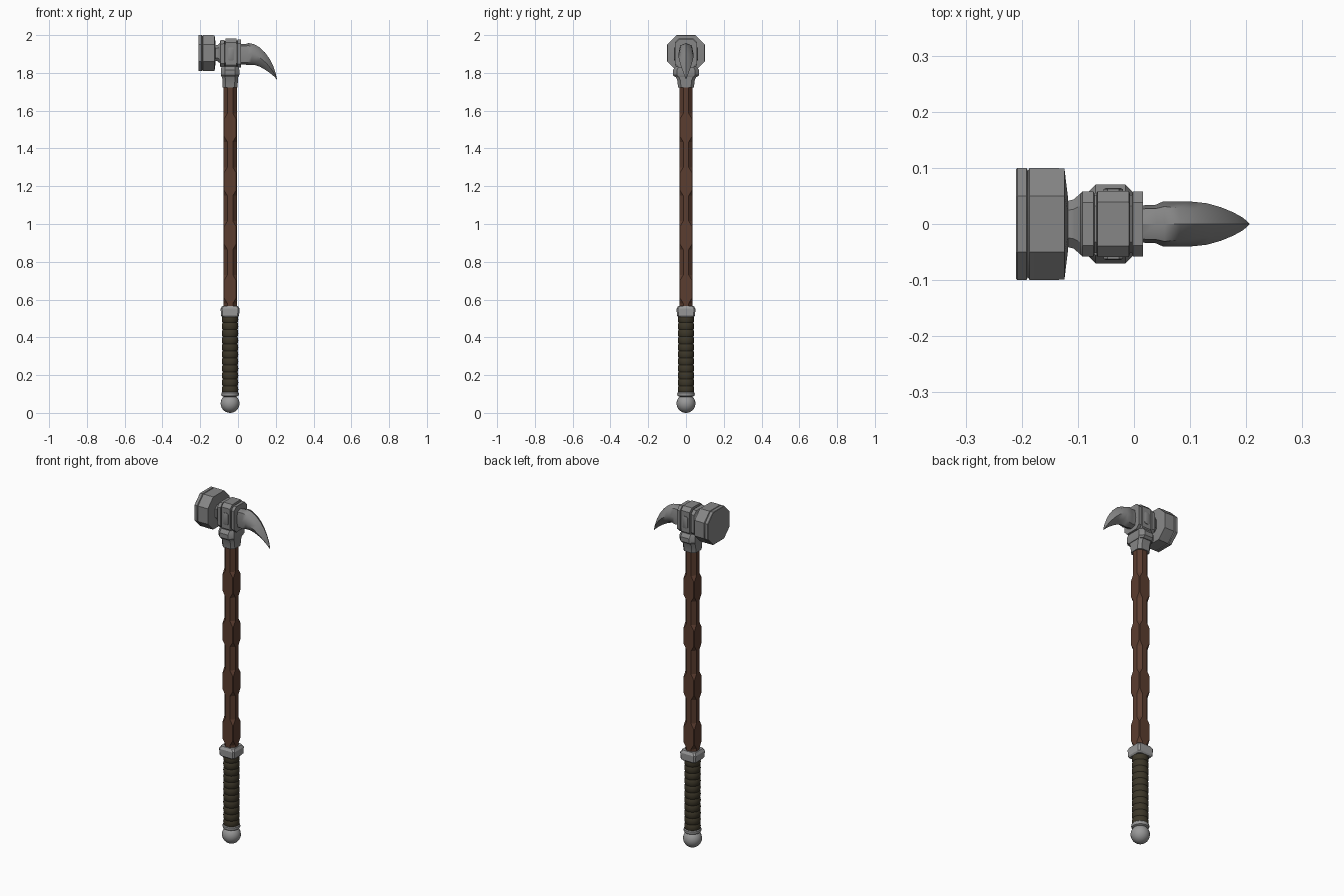
import bpy, math
from mathutils import Vector

if "Cube" in bpy.data.objects:
    bpy.data.objects.remove(bpy.data.objects["Cube"])

CX = -0.042      # shaft axis
HZ = 1.905       # head axis height


def mat(name, rgb):
    m = bpy.data.materials.new(name)
    m.diffuse_color = (*rgb, 1)
    m.use_nodes = True
    m.node_tree.nodes["Principled BSDF"].inputs["Base Color"].default_value = m.diffuse_color
    return m


STEEL = mat("steel", (0.24, 0.24, 0.24))
PALE = mat("pale steel", (0.32, 0.32, 0.32))
WOOD = mat("brown wood", (0.105, 0.047, 0.029))
LEATHER = mat("dark leather", (0.046, 0.038, 0.022))


def loft(name, rings, material, angle=30):
    """Skin a list of equal-length point rings and cap both ends."""
    n = len(rings[0])
    verts = [p for r in rings for p in r]
    faces = [(i * n + j, i * n + (j + 1) % n, (i + 1) * n + (j + 1) % n, (i + 1) * n + j)
             for i in range(len(rings) - 1) for j in range(n)]
    faces += [tuple(range(n))[::-1], tuple(range(len(verts) - n, len(verts)))]
    me = bpy.data.meshes.new(name)
    me.from_pydata(verts, [], faces)
    me.materials.append(material)
    ob = bpy.data.objects.new(name, me)
    bpy.context.collection.objects.link(ob)
    bpy.context.view_layer.objects.active = ob
    ob.select_set(True)
    bpy.ops.object.mode_set(mode='EDIT')
    bpy.ops.mesh.select_all(action='SELECT')
    bpy.ops.mesh.normals_make_consistent(inside=False)
    bpy.ops.object.mode_set(mode='OBJECT')
    me.shade_smooth()
    me.set_sharp_from_angle(angle=math.radians(angle))
    ob.select_set(False)
    return ob


def oct_pts(a, b, c):
    """Chamfered rectangle, half sizes a and b, chamfer c."""
    return [(a, -b + c), (a, b - c), (a - c, b), (-a + c, b),
            (-a, b - c), (-a, -b + c), (-a + c, -b), (a - c, -b)]


def ring_z(z, a, b, c):
    return [(CX + u, v, z) for u, v in oct_pts(a, b, c)]


def ring_x(x, b, h, c, zc=HZ):
    return [(x, u, zc + v) for u, v in oct_pts(b, h, c)]


def lathe(name, profile, material, n=24):
    rings = [[(CX + r * math.cos(2 * math.pi * i / n), r * math.sin(2 * math.pi * i / n), z)
              for i in range(n)] for r, z in profile]
    return loft(name, rings, material)


# pommel ball and its ring
R = 0.05
lathe("pommel", [(max(R * math.sin(math.pi * i / 14), 0.0005), R - R * math.cos(math.pi * i / 14))
                 for i in range(15)], PALE)
lathe("pommel_ring", [(0.034, 0.085), (0.044, 0.09), (0.047, 0.098), (0.046, 0.106), (0.04, 0.112)], PALE)

# ribbed leather grip
prof = []
RIBS, Z0, Z1 = 11, 0.105, 0.515
for k in range(RIBS):
    for f, r in ((0.0, 0.0395), (0.2, 0.0425), (0.5, 0.0435), (0.8, 0.0425)):
        prof.append((r, Z0 + (Z1 - Z0) * (k + f) / RIBS))
prof.append((0.0395, Z1))
lathe("grip", prof, LEATHER)

# square ferrule above the grip
loft("ferrule", [ring_z(0.508, 0.042, 0.042, 0.01), ring_z(0.516, 0.048, 0.048, 0.008),
                 ring_z(0.552, 0.05, 0.05, 0.008), ring_z(0.567, 0.042, 0.042, 0.01)], PALE)

# shaft: square stock with the corners cut away between four knuckles
S, CUT, FULL = 0.0355, 0.021, 0.003
rings = [ring_z(0.55, S, S, CUT)]
for k in range(4):
    z = 0.58 + 0.285 * k
    for dz, c in ((0, CUT), (0.03, FULL), (0.12, FULL), (0.15, CUT)):
        rings.append(ring_z(z + dz, S, S, c))
rings.append(ring_z(1.74, S, S, CUT))
loft("shaft", rings, WOOD, 20)

# socket and collar under the head
loft("socket", [ring_z(1.722, 0.040, 0.042, 0.016), ring_z(1.76, 0.041, 0.046, 0.016),
                ring_z(1.785, 0.042, 0.056, 0.016)], STEEL)
loft("collar", [ring_z(1.778, 0.045, 0.058, 0.018), ring_z(1.79, 0.049, 0.07, 0.022),
                ring_z(1.815, 0.049, 0.07, 0.022), ring_z(1.835, 0.045, 0.055, 0.018)], STEEL)

# head block, with two narrow grooves
block = [(-0.096, 0.052, 0.064), (-0.092, 0.058, 0.071), (-0.072, 0.058, 0.073), (-0.070, 0.052, 0.067),
         (-0.067, 0.052, 0.067), (-0.065, 0.059, 0.08), (-0.009, 0.059, 0.08), (-0.007, 0.052, 0.07),
         (-0.004, 0.052, 0.07), (-0.002, 0.058, 0.074), (0.016, 0.058, 0.074)]
loft("head_block", [ring_x(x, b, h, 0.02, 1.902) for x, b, h in block], STEEL)

# small side plates on the block
for side, name in ((-1, "front_plate"), (1, "back_plate")):
    rings = []
    for y, a, h in ((0.055, 0.017, 0.034), (0.062, 0.017, 0.034), (0.064, 0.013, 0.03)):
        rings.append([(-0.037 + u, side * y, 1.9 + v) for u, v in oct_pts(a, h, 0.007)])
    loft(name, rings, STEEL)

# neck between block and striking face
loft("neck", [ring_x(x, r, r, 0.4 * r) for x, r in
              ((-0.135, 0.045), (-0.118, 0.041), (-0.107, 0.044), (-0.094, 0.056))], STEEL)

# octagonal striking face with a groove behind the front rim
face = [(-0.21, 0.098), (-0.208, 0.1), (-0.192, 0.1), (-0.189, 0.095), (-0.186, 0.1),
        (-0.15, 0.1), (-0.124, 0.099), (-0.118, 0.05)]
loft("striking_face", [ring_x(x, r, r * 0.95, r * 0.5) for x, r in face], STEEL)

# curved beak: upper point, lower point, half width, fullness of the section
beak = [((0.005, 1.952), (0.005, 1.845), 0.033, 1.15), ((0.04, 1.952), (0.036, 1.845), 0.034, 1.15),
        ((0.055, 1.958), (0.048, 1.841), 0.040, 1.1), ((0.082, 1.953), (0.068, 1.842), 0.040, 1.0),
        ((0.112, 1.937), (0.09, 1.841), 0.040, 0.93), ((0.142, 1.909), (0.117, 1.832), 0.037, 0.86),
        ((0.167, 1.875), (0.142, 1.818), 0.030, 0.8), ((0.186, 1.838), (0.167, 1.801), 0.021, 0.76),
        ((0.199, 1.80), (0.19, 1.782), 0.011, 0.74), ((0.2065, 1.766), (0.205, 1.766), 0.001, 0.72)]
rings = []
for (ux, uz), (lx, lz), w, k in beak:
    mid = Vector(((ux + lx) / 2, 0, (uz + lz) / 2))
    up = Vector((ux, 0, uz)) - mid
    ring = []
    for i in range(8):
        t = math.pi * i / 4
        f = k if i % 2 else 1.0
        ring.append(mid + up * (math.cos(t) * f) + Vector((0, w * math.sin(t) * f, 0)))
    rings.append(ring)
loft("beak", rings, STEEL, 40)
